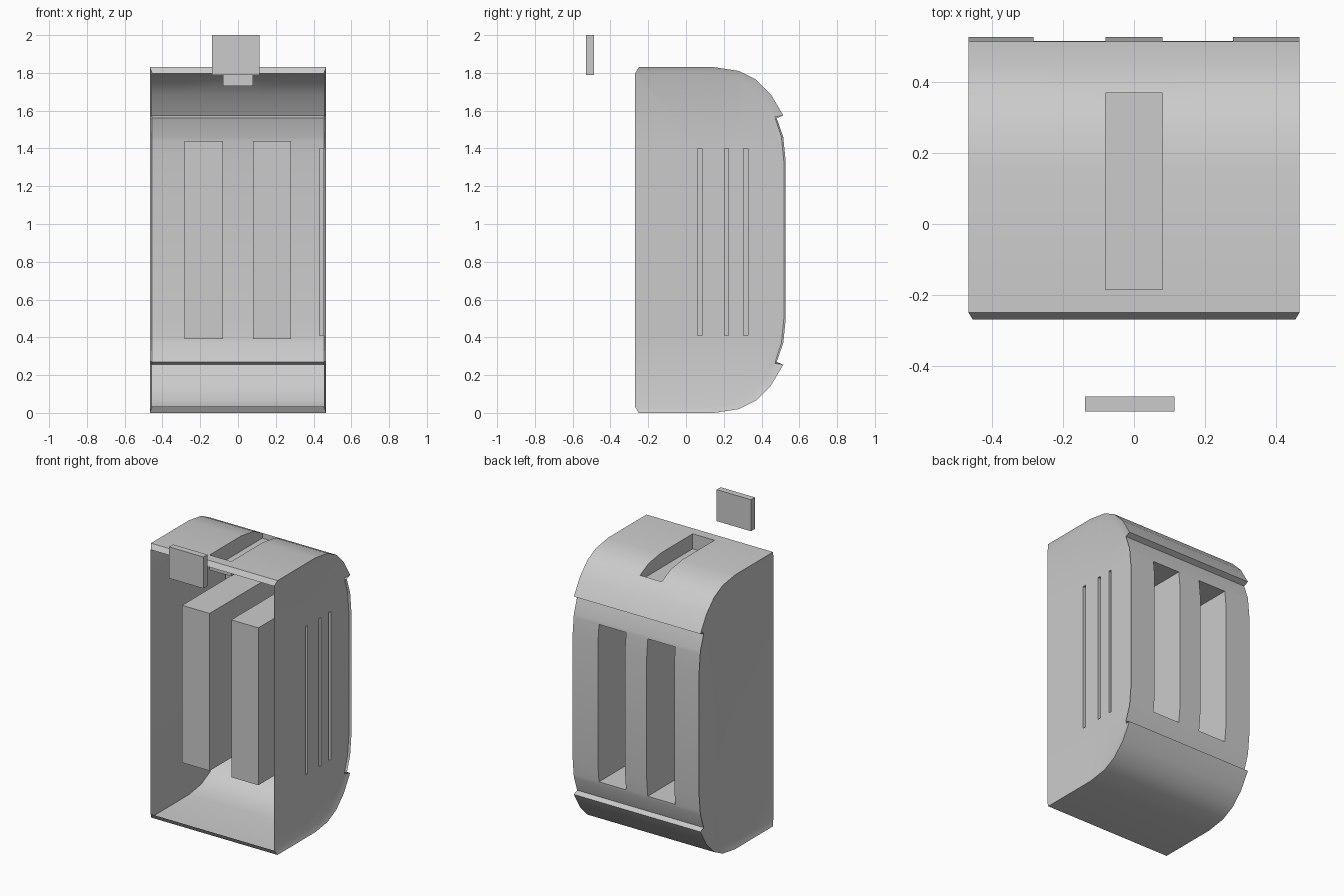
import bpy, bmesh, math
from mathutils import Vector

if "Cube" in bpy.data.objects:
    bpy.data.objects.remove(bpy.data.objects["Cube"])

H = 1.83          # body height
XO, XI = 0.467, 0.455   # flared rim / recessed side face


def mirror(half):
    return half + [(y, H - z) for y, z in reversed(half)]


# Half profiles (y, z): outer sheet and inner edge of the flared side rim
outer = mirror([(-.27, .033), (-.25, 0), (-.185, 0), (.15, 0), (.28, .02), (.37, .065),
                (.45, .145), (.515, .255), (.48, .27), (.515, .37), (.517, .39), (.528, .5)])
inner = mirror([(-.27, .033), (-.25, .033), (-.185, .033), (.15, .033), (.26, .055), (.345, .1),
                (.415, .17), (.472, .262), (.474, .275), (.505, .37), (.507, .39), (.518, .5)])
N = len(outer)


def finish(bm, name):
    bmesh.ops.remove_doubles(bm, verts=bm.verts, dist=1e-4)
    bmesh.ops.recalc_face_normals(bm, faces=bm.faces)
    me = bpy.data.meshes.new(name)
    bm.to_mesh(me)
    bm.free()
    ob = bpy.data.objects.new(name, me)
    bpy.context.collection.objects.link(ob)
    bpy.ops.object.select_all(action='DESELECT')
    ob.select_set(True)
    bpy.context.view_layer.objects.active = ob
    bpy.ops.object.shade_smooth_by_angle(angle=math.radians(30))
    return ob


def face(bm, pts):
    return bm.faces.new([bm.verts.new(p) for p in pts])


# Wrapped shell with two deep slots in the back and a lever recess on top
bm = bmesh.new()
xs = [-XO, -.283, -.08, .08, .28, XO]
slot_lo = 10
slots = {1: (slot_lo, N - 1 - slot_lo), 3: (slot_lo, N - 1 - slot_lo), 2: (N - 6, N - 3)}


def point(c, r):
    x = xs[c]
    if r in (0, N - 1) and abs(x) == XO:
        x = math.copysign(XI, x)
    return (x, *outer[r])


for c in range(5):
    lo, hi = slots.get(c, (0, 0))
    for r in range(N - 1):
        if lo <= r < hi:
            continue
        face(bm, [point(c, r), point(c + 1, r), point(c + 1, r + 1), point(c, r + 1)])
    if hi:
        def floor(p):
            return (p[0], p[1], 1.73) if c == 2 else (p[0], -.185, p[2])
        for r in range(lo, hi):
            a, b, d, e = point(c, r), point(c + 1, r), point(c + 1, r + 1), point(c, r + 1)
            face(bm, [floor(p) for p in (a, b, d, e)])
            face(bm, [a, e, floor(e), floor(a)])
            face(bm, [b, d, floor(d), floor(b)])
        for r in (lo, hi):
            a, b = point(c, r), point(c + 1, r)
            face(bm, [a, b, floor(b), floor(a)])
finish(bm, "shell")

# Side walls: recessed flat face plus flared rim; vents on the right only
vents = [(.062, .085), (.203, .226), (.305, .328)]
V0, V1 = .41, 1.40
for name, s in (("left_side", -1), ("right_side", 1)):
    bm = bmesh.new()
    for r in range(N - 1):
        o = [(s * (XI if k in (0, N - 1) else XO), *outer[k]) for k in (r, r + 1)]
        i = [(s * XI, *inner[k]) for k in (r, r + 1)]
        face(bm, [o[0], o[1], i[1], i[0]])
    wall = face(bm, [(s * XI, y, z) for y, z in inner])
    if s > 0:
        cuts = [((0, y, 0), (0, 1, 0)) for v in vents for y in v]
        cuts += [((0, 0, z), (0, 0, 1)) for z in (V0, V1)]
        for co, no in cuts:
            bmesh.ops.bisect_plane(bm, geom=bm.verts[:] + bm.edges[:] + bm.faces[:],
                                   dist=1e-5, plane_co=co, plane_no=no)
        holes = []
        for f in bm.faces:
            m = f.calc_center_median()
            if V0 < m.z < V1 and any(a < m.y < b for a, b in vents):
                holes.append(f)
        for f in holes:
            rim = [v.co.copy() for v in f.verts]
            sunk = [p - Vector((.025, 0, 0)) for p in rim]
            for k in range(4):
                j = (k + 1) % 4
                face(bm, [rim[k], rim[j], sunk[j], sunk[k]])
            face(bm, sunk)
        bmesh.ops.delete(bm, geom=holes, context='FACES_ONLY')
    finish(bm, name)

# Detached lever knob
bm = bmesh.new()
bmesh.ops.create_cube(bm, size=1)
for v in bm.verts:
    v.co = Vector((v.co.x * .253 - .012, v.co.y * .042 - .508, v.co.z * .21 + 1.895))
finish(bm, "lever_knob")
